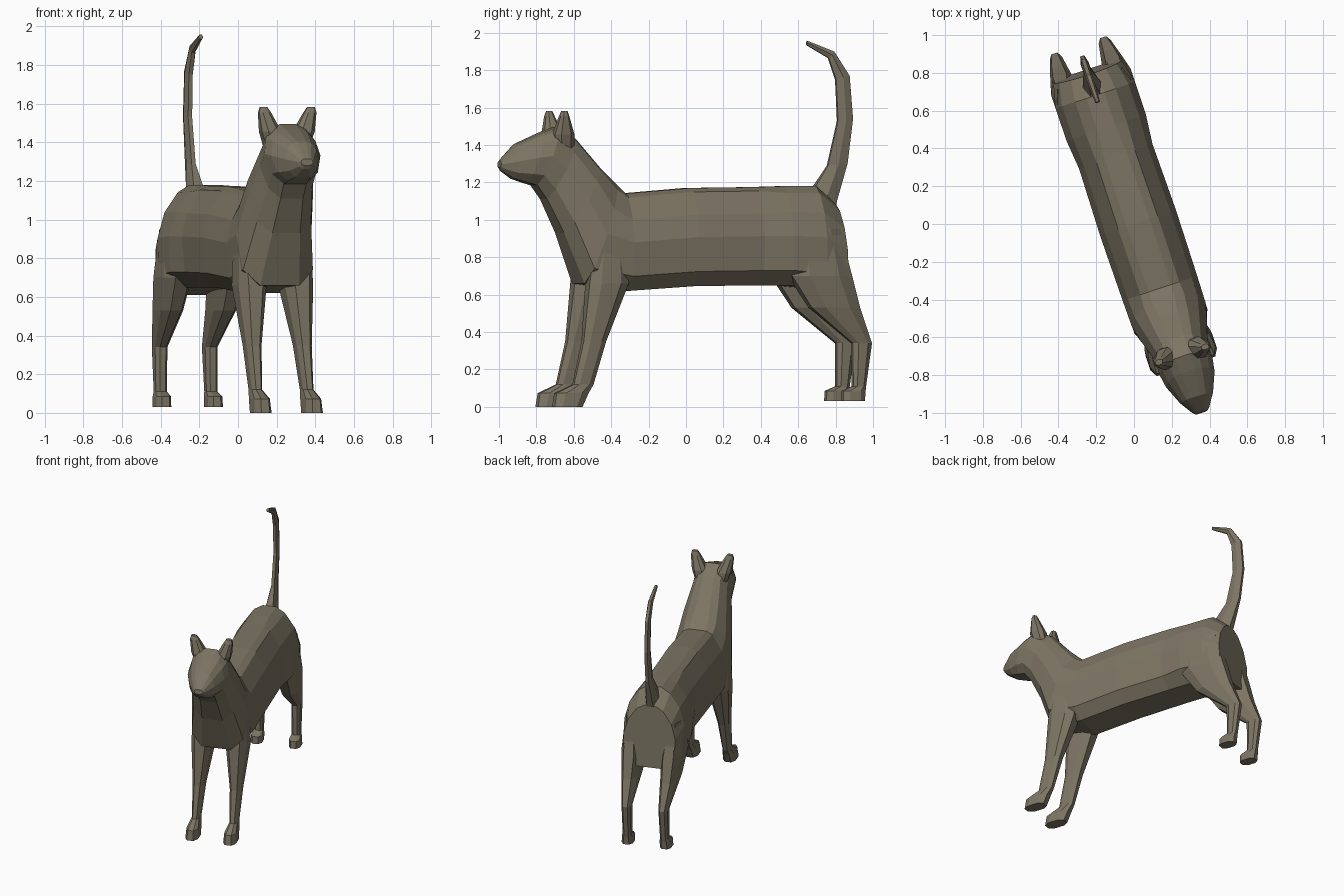
import bpy, bmesh, math
from mathutils import Matrix

# The cat is modelled facing -y on x = 0, then turned to its diagonal stance
STANCE = Matrix.Translation((0.021, 0.007, 0)) @ Matrix.Rotation(math.radians(18.5), 4, 'Z')

fur = bpy.data.materials.new("fur")
fur.diffuse_color = (0.205, 0.178, 0.127, 1)


def loft(name, rings):
    """Skin a list of equal-length point rings and cap both ends."""
    bm = bmesh.new()
    loops = [[bm.verts.new(p) for p in ring] for ring in rings]
    n = len(loops[0])
    for a, b in zip(loops, loops[1:]):
        for i in range(n):
            j = (i + 1) % n
            bm.faces.new((a[i], a[j], b[j], b[i]))
    bm.faces.new(loops[0])
    bm.faces.new(loops[-1])
    bm.transform(STANCE)
    bmesh.ops.recalc_face_normals(bm, faces=bm.faces)
    mesh = bpy.data.meshes.new(name)
    bm.to_mesh(mesh)
    bm.free()
    mesh.materials.append(fur)
    ob = bpy.data.objects.new(name, mesh)
    bpy.context.collection.objects.link(ob)
    return ob


def section(top, bottom, w, profile):
    """Symmetric ring between a top and a bottom (y, z) point."""
    half = [(w * f, top[0] + (bottom[0] - top[0]) * t, top[1] + (bottom[1] - top[1]) * t)
            for f, t in profile]
    return half + [(-x, y, z) for x, y, z in reversed(half)]


def slab(x0, x1, y0, y1, z, side, cut=0.25):
    """Horizontal chamfered rectangle, mirrored by side."""
    a, b = (x1 - x0) * cut, (y1 - y0) * cut
    pts = [(x0 + a, y0), (x1 - a, y0), (x1, y0 + b), (x1, y1 - b),
           (x1 - a, y1), (x0 + a, y1), (x0, y1 - b), (x0, y0 + b)]
    return [(side * x, y, z) for x, y in pts]


RUMP = [(.22, 0), (.5, .07), (.82, .26), (.98, .5), (.95, .85), (.5, 1)]
TRUNK = [(.3, 0), (.52, .04), (.86, .27), (1, .5), (.92, .85), (.55, 1)]
CHEST = [(.3, 0), (.55, .06), (.86, .25), (1, .5), (.93, .85), (.52, 1)]
HEAD = [(.28, 0), (.58, .05), (.86, .22), (1, .5), (.82, .83), (.42, 1)]

# Torso, neck and head in one skin: rump to nose
body = [
    ((.826, 1.08), (.855, .61), .195, RUMP),
    ((.71, 1.18), (.72, .63), .226, RUMP),
    ((.53, 1.18), (.53, .65), .226, RUMP),
    ((.37, 1.175), (.37, .65), .205, TRUNK),
    ((0, 1.17), (0, .645), .212, TRUNK),
    ((-.366, 1.14), (-.366, .62), .208, TRUNK),
    ((-.42, 1.19), (-.615, .66), .205, CHEST),
    ((-.51, 1.28), (-.72, .93), .18, HEAD),
    ((-.64, 1.43), (-.81, 1.11), .145, HEAD),
    ((-.745, 1.495), (-.865, 1.185), .147, HEAD),
    ((-.83, 1.465), (-.92, 1.2), .135, HEAD),
    ((-.97, 1.405), (-.985, 1.22), .092, HEAD),
    ((-1.04, 1.335), (-1.05, 1.262), .048, HEAD),
    ((-1.058, 1.315), (-1.062, 1.28), .034, HEAD),
]
loft("body_and_head", [section(*r) for r in body])

# Raised tail
TAIL = [(.5, 0), (1, .5), (.5, 1)]
tail = [
    ((.67, 1.15), (.80, 1.02), .065),
    ((.72, 1.185), (.83, 1.08), .048),
    ((.79, 1.29), (.90, 1.30), .022),
    ((.847, 1.53), (.931, 1.54), .022),
    ((.836, 1.75), (.912, 1.77), .021),
    ((.795, 1.865), (.825, 1.90), .019),
    ((.67, 1.935), (.675, 1.957), .013),
]
loft("tail", [section(*r, TAIL) for r in tail])

# Paired parts: stacked slabs (x0, x1, y0, y1, z)
front_leg = [
    (.11, .195, -.57, -.41, .92),
    (.05, .204, -.605, -.385, .66),
    (.096, .178, -.636, -.51, .35),
    (.112, .168, -.69, -.58, .12),
    (.098, .182, -.79, -.61, .073),
    (.094, .186, -.802, -.645, 0),
]
hind_leg = [
    (.11, .205, .55, .80, .95),
    (.07, .222, .53, .868, .70),
    (.083, .205, .645, .916, .53),
    (.103, .17, .883, .99, .34),
    (.108, .168, .885, .957, .11),
    (.10, .180, .828, .952, .085),
    (.10, .182, .825, .947, .03),
]
ear = [
    (.035, .118, -.77, -.67, 1.38),
    (.038, .143, -.785, -.675, 1.455),
    (.092, .156, -.76, -.712, 1.555),
    (.11, .148, -.75, -.722, 1.582),
]
for side, label in ((1, "left"), (-1, "right")):
    for name, slabs in (("front_leg", front_leg), ("hind_leg", hind_leg), ("ear", ear)):
        loft(f"{label}_{name}", [slab(*s, side) for s in slabs])
